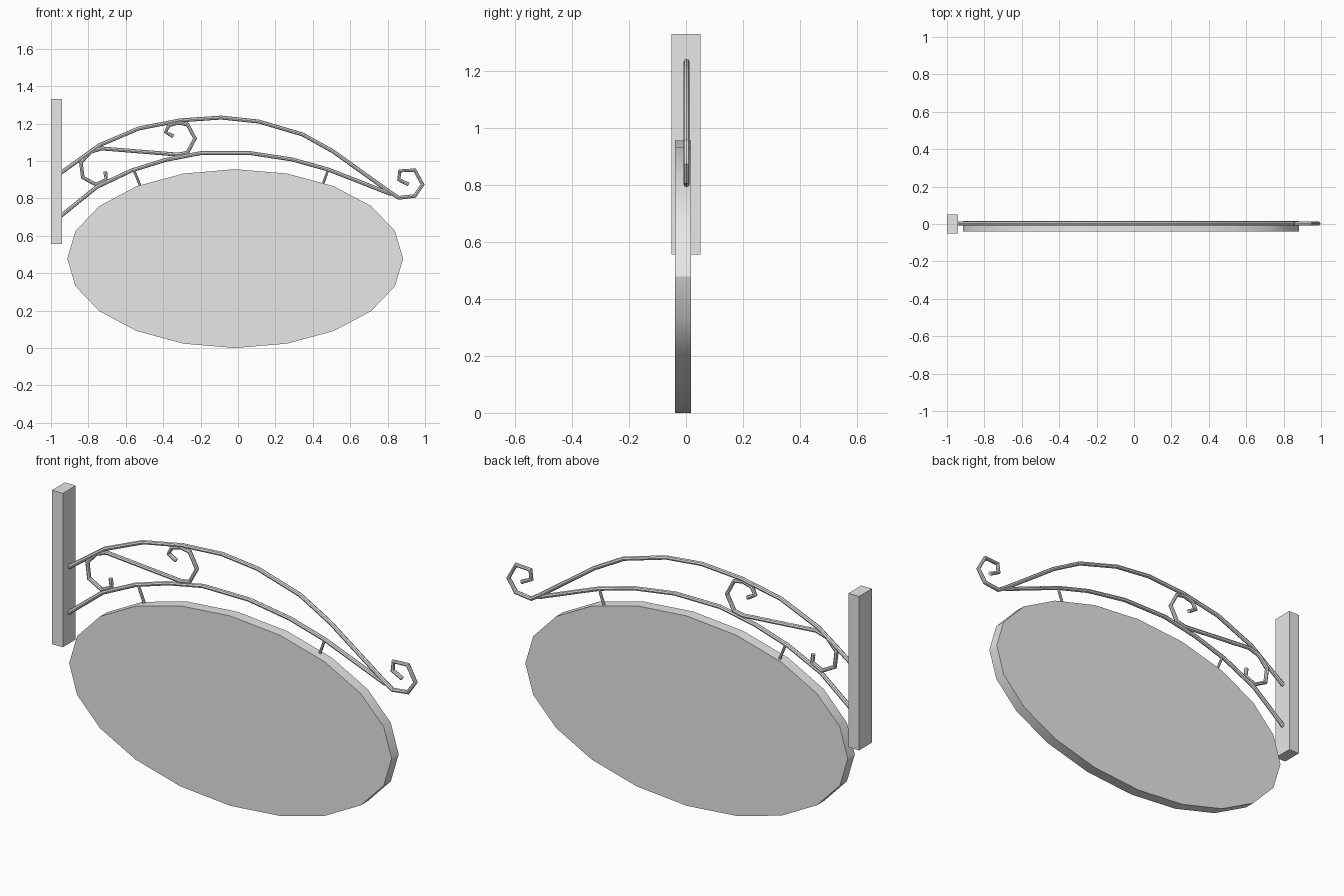
import bpy
import math
from mathutils import Matrix, Vector

cube = bpy.data.objects.get("Cube")
if cube:
    bpy.data.objects.remove(cube, do_unlink=True)

grey = bpy.data.materials.new("plain grey")
grey.use_nodes = True
grey.diffuse_color = (0.8, 0.8, 0.8, 1)
grey.node_tree.nodes["Principled BSDF"].inputs["Base Color"].default_value = (0.8, 0.8, 0.8, 1)


def finish(name):
    """Name and colour the active object and smooth its shallow edges."""
    ob = bpy.context.object
    ob.name = ob.data.name = name
    ob.data.materials.clear()
    ob.data.materials.append(grey)
    bpy.ops.object.shade_smooth_by_angle(angle=math.radians(30))
    return ob


def rod(name, points, radius=0.0105, y=0.002):
    """Round iron bar bent along (x, z) points."""
    curve = bpy.data.curves.new(name, "CURVE")
    curve.dimensions = "3D"
    curve.bevel_depth = radius
    curve.bevel_resolution = 2
    curve.use_fill_caps = True
    spline = curve.splines.new("POLY")
    spline.points.add(len(points) - 1)
    for p, (x, z) in zip(spline.points, points):
        p.co = (x, y, z, 1)
    ob = bpy.data.objects.new(name, curve)
    bpy.context.collection.objects.link(ob)
    bpy.ops.object.select_all(action="DESELECT")
    ob.select_set(True)
    bpy.context.view_layer.objects.active = ob
    bpy.ops.object.convert(target="MESH")
    return finish(name)


# Wall post
bpy.ops.mesh.primitive_cube_add(size=1)
post = finish("wall_post")
post.data.transform(Matrix.Translation((-0.97, 0, 0.943)) @ Matrix.Diagonal((0.06, 0.103, 0.775, 1)))

# Oval board
bpy.ops.mesh.primitive_cylinder_add(vertices=20, radius=1, depth=1)
board = bpy.context.object
board.data.transform(Matrix.Translation((-0.015, -0.011, 0.478))
                     @ Matrix.Diagonal((0.898, 0.056, 0.478, 1))
                     @ Matrix.Rotation(math.pi / 2, 4, "X"))
finish("oval_board")

# Upper arch, running out into the end scroll
rod("upper_arch", [(-0.945, 0.938), (-0.74, 1.085), (-0.53, 1.174), (-0.31, 1.217),
                   (-0.09, 1.232), (0.11, 1.211), (0.345, 1.142), (0.51, 1.05),
                   (0.81, 0.835), (0.86, 0.803), (0.945, 0.813), (0.987, 0.874),
                   (0.945, 0.951), (0.865, 0.947), (0.86, 0.90), (0.913, 0.874)])

# Lower arch
rod("lower_arch", [(-0.945, 0.708), (-0.755, 0.861), (-0.57, 0.949), (-0.39, 1.005),
                   (-0.195, 1.043), (0.06, 1.043), (0.29, 1.008), (0.48, 0.955),
                   (0.66, 0.885), (0.82, 0.822)])

# S-shaped scroll between the arches
rod("s_scroll", [(-0.345, 1.131), (-0.387, 1.155), (-0.37, 1.19), (-0.32, 1.205),
                 (-0.27, 1.195), (-0.23, 1.12), (-0.27, 1.045), (-0.32, 1.034),
                 (-0.73, 1.067), (-0.79, 1.048), (-0.84, 0.992), (-0.83, 0.912),
                 (-0.76, 0.874), (-0.705, 0.90), (-0.71, 0.944)])

# Hangers
rod("right_hanger", [(-0.557, 0.952), (-0.523, 0.868)], 0.007)
rod("left_hanger", [(0.482, 0.954), (0.453, 0.872)], 0.007)
